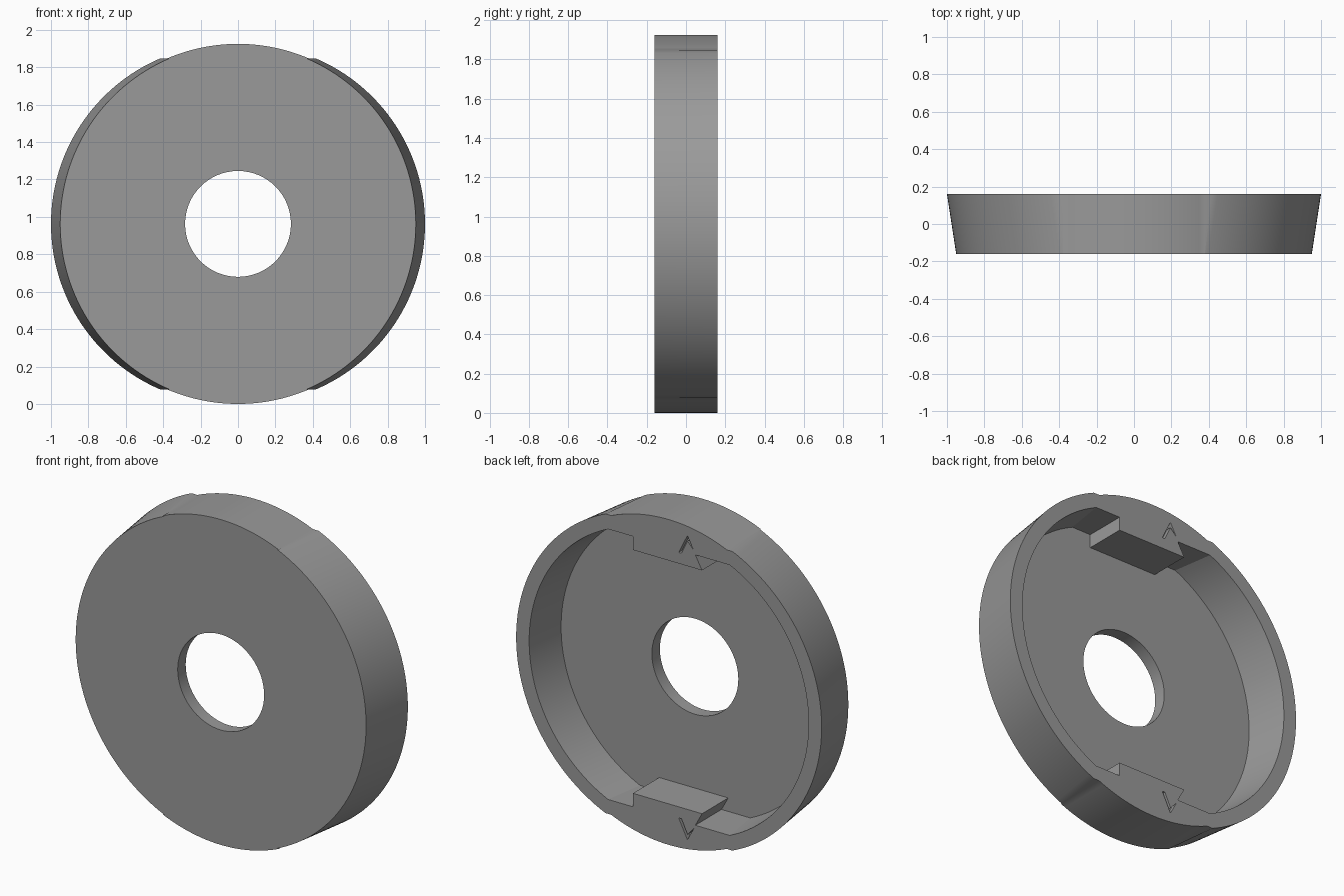
import bpy, bmesh, math

if "Cube" in bpy.data.objects:
    bpy.data.objects.remove(bpy.data.objects["Cube"])

R, CZ = 0.9625, 0.9625           # outer radius and centre height
STEP, WALL = 0.885, 0.085        # height of side steps, wall thickness
FRONT, FLOOR, BACK = -0.16, -0.085, 0.16
HOLE_R = 0.283


def shift(y):
    """Outward slide of the flared sides at depth y."""
    return (y + 0.083) * 0.154


def arc(r, a0, a1, n, dx=0.0):
    return [(dx + r * math.cos(a0 + (a1 - a0) * i / n),
             r * math.sin(a0 + (a1 - a0) * i / n)) for i in range(n + 1)]


def outer(y):
    """Round ends at top and bottom, flared arcs left and right."""
    a, s, p = math.asin(STEP / R), shift(y), math.pi
    return (arc(R, -a, a, 64, s) + arc(R, a, p - a, 24)
            + arc(R, p - a, p + a, 64, -s) + arc(R, p + a, 2 * p - a, 24))


def inner(y):
    """Recess outline with a locking tab at top and bottom."""
    r, z, s, p = R - WALL, STEP - WALL, shift(y), math.pi
    a = math.asin(z / r)
    tab = [(0.235, z), (0.235, 0.72), (-0.217, 0.72), (-0.173, z)]
    return (arc(r, -a, a, 64, s) + tab + arc(r, p - a, p + a, 64, -s)
            + [(x, -h) for x, h in reversed(tab)])


bm = bmesh.new()


def ring(points, y):
    vs = [bm.verts.new((x, y, z + CZ)) for x, z in points]
    return vs, [bm.edges.new((vs[i - 1], vs[i])) for i in range(len(vs))]


def skin(a, b):
    for i in range(len(a[0])):
        bm.faces.new((a[0][i - 1], a[0][i], b[0][i], b[0][i - 1]))


def cap(*rings):
    bmesh.ops.triangle_fill(bm, use_beauty=True, normal=(0, 1, 0),
                            edges=[e for r in rings for e in r[1]])


# Outer wall, recess wall and centre hole
out_f, out_b = ring(outer(FRONT), FRONT), ring(outer(BACK), BACK)
in_f, in_b = ring(inner(FLOOR), FLOOR), ring(inner(BACK), BACK)
circle = arc(HOLE_R, 0, 2 * math.pi, 64)[:-1]
hole_f, hole_b = ring(circle, FRONT), ring(circle, FLOOR)
skin(out_f, out_b)
skin(in_f, in_b)
skin(hole_f, hole_b)

# Narrow relief slits beside each tab end
slits = []
for sign in (1, -1):
    pts = [(-0.121, 0.90 * sign), (-0.064, 0.785 * sign), (-0.082, 0.785 * sign),
           (-0.122, 0.868 * sign), (-0.165, 0.815 * sign)]
    pts[4] = (-0.163, 0.823 * sign)
    top, bottom = ring(pts, BACK), ring(pts, BACK - 0.03)
    skin(top, bottom)
    cap(bottom)
    slits.append(top)

# Front face, recess floor and rim
cap(out_f, hole_f)
cap(in_f, hole_b)
cap(out_b, in_b, *slits)
bmesh.ops.recalc_face_normals(bm, faces=bm.faces[:])

mesh = bpy.data.meshes.new("round_cover")
bm.to_mesh(mesh)
bm.free()
cover = bpy.data.objects.new("round_cover", mesh)
bpy.context.collection.objects.link(cover)

grey = bpy.data.materials.new("mid_grey")
grey.diffuse_color = (0.32, 0.32, 0.32, 1)
grey.use_nodes = True
grey.node_tree.nodes["Principled BSDF"].inputs["Base Color"].default_value = grey.diffuse_color
mesh.materials.append(grey)

bpy.context.view_layer.objects.active = cover
cover.select_set(True)
bpy.ops.object.shade_smooth_by_angle(angle=math.radians(25))
